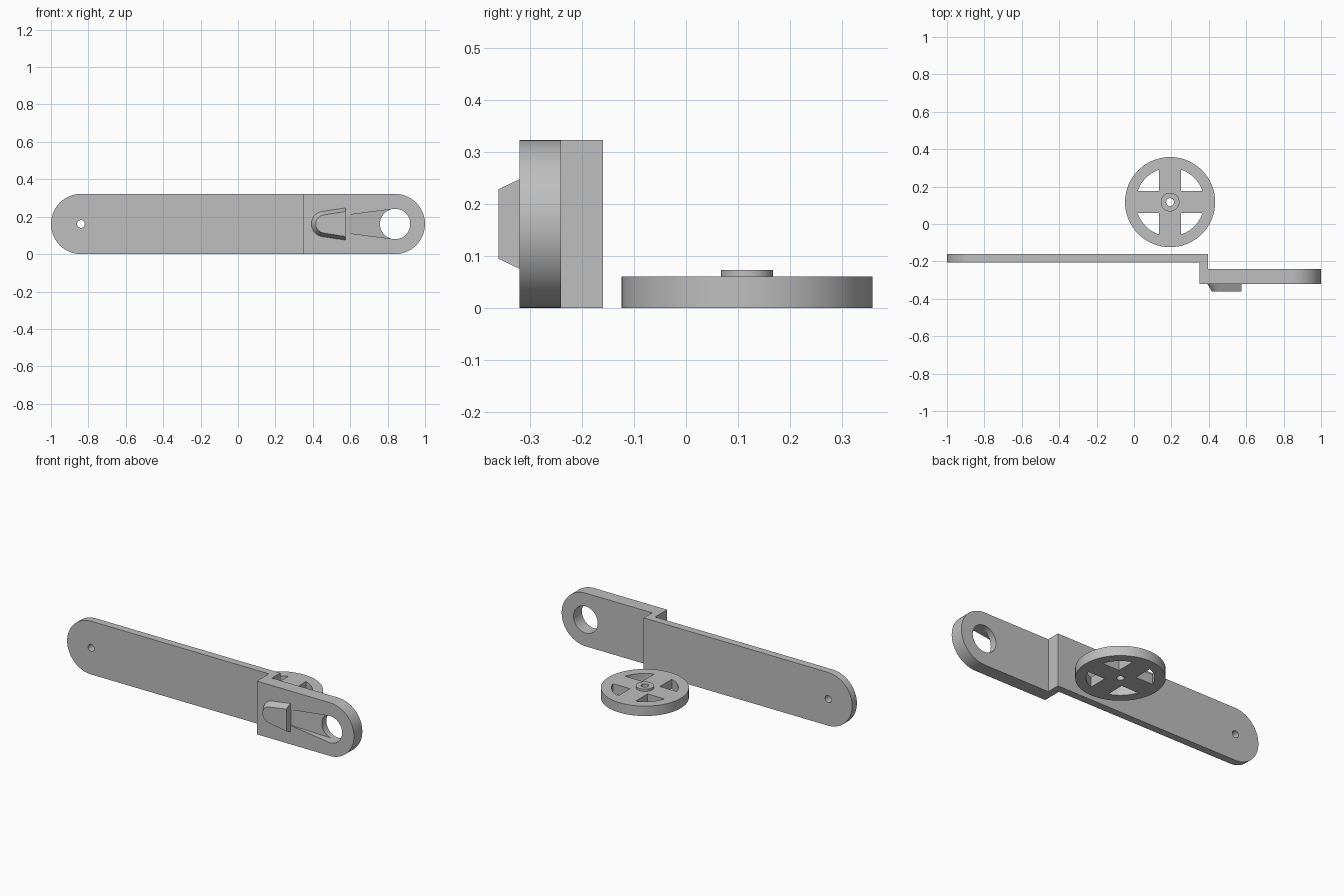
import bpy
import bmesh
from math import cos, sin, pi, radians, sqrt, asin

default = bpy.data.objects.get("Cube")
if default:
    bpy.data.objects.remove(default, do_unlink=True)

grey = bpy.data.materials.new("plain_grey")
grey.use_nodes = True
grey.diffuse_color = (0.52, 0.52, 0.52, 1)
grey.node_tree.nodes["Principled BSDF"].inputs["Base Color"].default_value = grey.diffuse_color


def loft(name, first, second):
    """Closed solid between two loops with equally many points."""
    bm = bmesh.new()
    a = [bm.verts.new(p) for p in first]
    b = [bm.verts.new(p) for p in second]
    bm.faces.new(a)
    bm.faces.new(b)
    for i in range(len(a)):
        j = (i + 1) % len(a)
        bm.faces.new((a[i], a[j], b[j], b[i]))
    bmesh.ops.recalc_face_normals(bm, faces=bm.faces)
    mesh = bpy.data.meshes.new(name)
    bm.to_mesh(mesh)
    bm.free()
    mesh.materials.append(grey)
    obj = bpy.data.objects.new(name, mesh)
    bpy.context.collection.objects.link(obj)
    return obj


def along_y(name, outline, y0, y1):
    return loft(name, [(x, y0, z) for x, z in outline], [(x, y1, z) for x, z in outline])


def along_z(name, outline, z0, z1):
    return loft(name, [(x, y, z0) for x, y in outline], [(x, y, z1) for x, y in outline])


def arc(cx, cy, r, start, end, n):
    return [(cx + r * cos(start + (end - start) * i / n),
             cy + r * sin(start + (end - start) * i / n)) for i in range(n + 1)]


def circle(cx, cy, r, n=48):
    return arc(cx, cy, r, 0, 2 * pi, n)[:-1]


def combine(obj, tool, operation):
    tool.hide_render = True
    mod = obj.modifiers.new("cut", 'BOOLEAN')
    mod.operation = operation
    mod.solver = 'EXACT'
    mod.object = tool
    bpy.context.view_layer.objects.active = obj
    bpy.ops.object.modifier_apply(modifier=mod.name)
    bpy.data.objects.remove(tool, do_unlink=True)


def finish(obj):
    bpy.ops.object.select_all(action='DESELECT')
    obj.select_set(True)
    bpy.context.view_layer.objects.active = obj
    bpy.ops.object.shade_smooth_by_angle(angle=radians(25))


# Stepped arm: bent strip trimmed to rounded ends
R = 0.161
strip = [(-1.1, -0.16), (0.395, -0.16), (0.395, -0.24), (1.1, -0.24),
         (1.1, -0.32), (0.35, -0.32), (0.35, -0.205), (-1.1, -0.205)]
arm = along_z("stepped_arm", strip, -0.1, 0.5)
stadium = (arc(1 - R, R, R, -pi / 2, pi / 2, 32)
           + arc(R - 1, R, R, pi / 2, 3 * pi / 2, 32))
combine(arm, along_y("end_trim", stadium, -0.6, 0.2), 'INTERSECT')

# Pivot hole, large hole and the ramped groove leading into it
combine(arm, along_y("pivot_cutter", circle(-0.84, R, 0.021, 32), -0.5, 0), 'DIFFERENCE')


def groove_section(x, half, depth):
    return [(x, -0.33, R - half), (x, -0.33, R + half),
            (x, depth, R + half), (x, depth, R - half)]


combine(arm, loft("groove_cutter", groove_section(0.575, 0.047, -0.317),
                  groove_section(0.832, 0.08, -0.27)), 'DIFFERENCE')
combine(arm, along_y("eye_cutter", circle(0.84, R, 0.081, 64), -0.5, 0), 'DIFFERENCE')
finish(arm)


# Tapered thumb stop with a rounded nose
def nose(cx, r, half, y):
    tilt = radians(98)
    points = [(0.575, R - half), (0.575, R + half)] + arc(cx, R, r, tilt, 2 * pi - tilt, 20)
    return [(x, y, z) for x, z in points]


stop = loft("thumb_stop", nose(0.46, 0.069, 0.087, -0.318), nose(0.465, 0.049, 0.067, -0.36))
finish(stop)

# Spoked wheel with a raised hub
WX, WY = 0.193, 0.117
wheel = along_z("spoked_wheel", circle(WX, WY, 0.241, 64), 0, 0.06)
combine(wheel, along_z("hub", circle(WX, WY, 0.05), 0.03, 0.073), 'UNION')
combine(wheel, along_z("axle_cutter", circle(WX, WY, 0.021, 32), -0.1, 0.2), 'DIFFERENCE')

# Four windows between the spokes
spoke, rim = 0.059, 0.183
edge = asin(spoke / rim)
for k in range(4):
    c, s = cos(k * pi / 2), sin(k * pi / 2)
    window = [(spoke, spoke)] + arc(0, 0, rim, edge, pi / 2 - edge, 14)
    placed = [(WX + c * x - s * y, WY + s * x + c * y) for x, y in window]
    combine(wheel, along_z("window_cutter", placed, -0.1, 0.2), 'DIFFERENCE')
finish(wheel)
